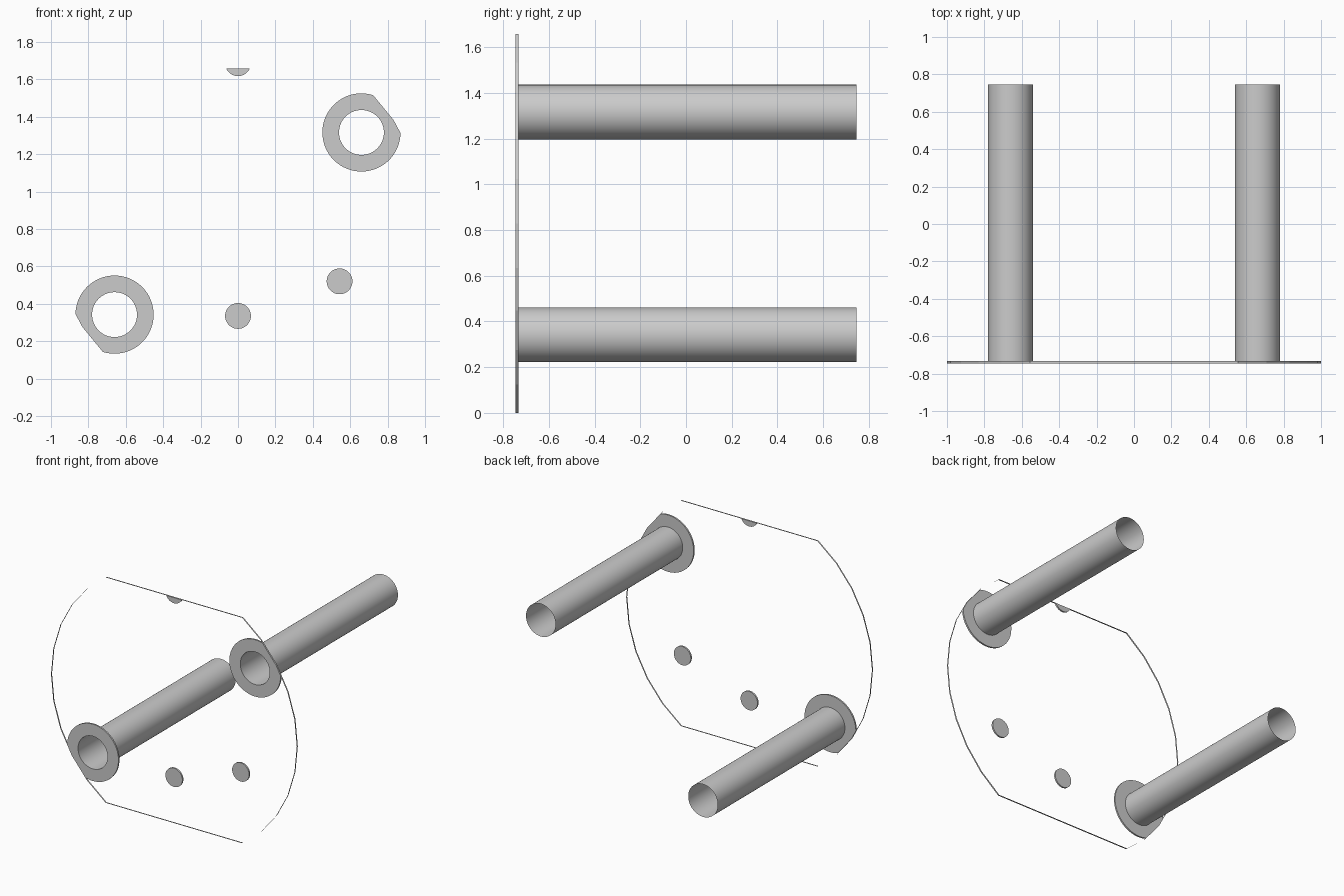
import bpy, bmesh, math
from mathutils import Vector

cube = bpy.data.objects.get("Cube")
if cube:
    bpy.data.objects.remove(cube, do_unlink=True)

FRONT, BACK, TUBE_END = -0.745, -0.733, 0.745
MID_Z = 0.829
TUBE_R, FLANGE_R = 0.12, 0.209

grey = bpy.data.materials.new("plain grey")
grey.use_nodes = True
grey.diffuse_color = (0.6, 0.6, 0.6, 1)
grey.node_tree.nodes["Principled BSDF"].inputs["Base Color"].default_value = (0.6, 0.6, 0.6, 1)

# Outline: a 32-sided circle cut flat at the top and bottom
step = math.tau / 32
angles = [i * step for i in range(-5, 6)]
angles += [a + math.pi for a in angles]
outline = [Vector((math.cos(a), FRONT, MID_Z + MID_Z * math.sin(a) / math.sin(5 * step)))
           for a in angles]


def finish(bm, name, smooth=False):
    mesh = bpy.data.meshes.new(name)
    bm.to_mesh(mesh)
    bm.free()
    mesh.materials.append(grey)
    obj = bpy.data.objects.new(name, mesh)
    bpy.context.collection.objects.link(obj)
    if smooth:
        mesh.shade_smooth()
    return obj


def circle(bm, x, y, z, r, n):
    return [bm.verts.new((x + r * math.cos(math.tau * i / n), y, z + r * math.sin(math.tau * i / n)))
            for i in range(n)]


def bridge(bm, a, b):
    for i in range(len(a)):
        j = (i + 1) % len(a)
        bm.faces.new((a[i], a[j], b[j], b[i]))


def trim(bm):
    # Cut away everything outside the outline
    for p, q in zip(outline, outline[1:] + outline[:1]):
        edge = q - p
        bmesh.ops.bisect_plane(bm, geom=bm.verts[:] + bm.edges[:] + bm.faces[:], dist=1e-6,
                               plane_co=p, plane_no=(edge.z, 0, -edge.x), clear_outer=True)


def thicken(bm):
    geom = bmesh.ops.extrude_face_region(bm, geom=bm.faces[:], use_keep_orig=True)["geom"]
    moved = [v for v in geom if isinstance(v, bmesh.types.BMVert)]
    bmesh.ops.translate(bm, verts=moved, vec=(0, BACK - FRONT, 0))
    bmesh.ops.recalc_face_normals(bm, faces=bm.faces[:])


# Thin open rim around the outline
bm = bmesh.new()
bridge(bm, [bm.verts.new(p) for p in outline],
       [bm.verts.new((p.x, BACK, p.z)) for p in outline])
bmesh.ops.recalc_face_normals(bm, faces=bm.faces[:])
finish(bm, "plate_rim")

# Two open tubes, each with a trimmed flange
for side, name in ((1, "left"), (-1, "right")):
    x, z = 0.66 * side, MID_Z + 0.487 * side
    bm = bmesh.new()
    bridge(bm, circle(bm, x, FRONT, z, TUBE_R, 64), circle(bm, x, FRONT, z, FLANGE_R, 64))
    trim(bm)
    thicken(bm)
    finish(bm, name + "_flange")

    bm = bmesh.new()
    bridge(bm, circle(bm, x, BACK, z, TUBE_R, 64), circle(bm, x, TUBE_END, z, TUBE_R, 64))
    bmesh.ops.recalc_face_normals(bm, faces=bm.faces[:])
    finish(bm, name + "_tube", smooth=True)

# Small round discs, the top one cut by the flat edge
for name, x, z in (("side_disc", 0.543, 0.52), ("lower_disc", 0, 0.335), ("top_disc", 0, 1.686)):
    bm = bmesh.new()
    bm.faces.new(circle(bm, x, FRONT, z, 0.069, 40))
    trim(bm)
    thicken(bm)
    finish(bm, name)
